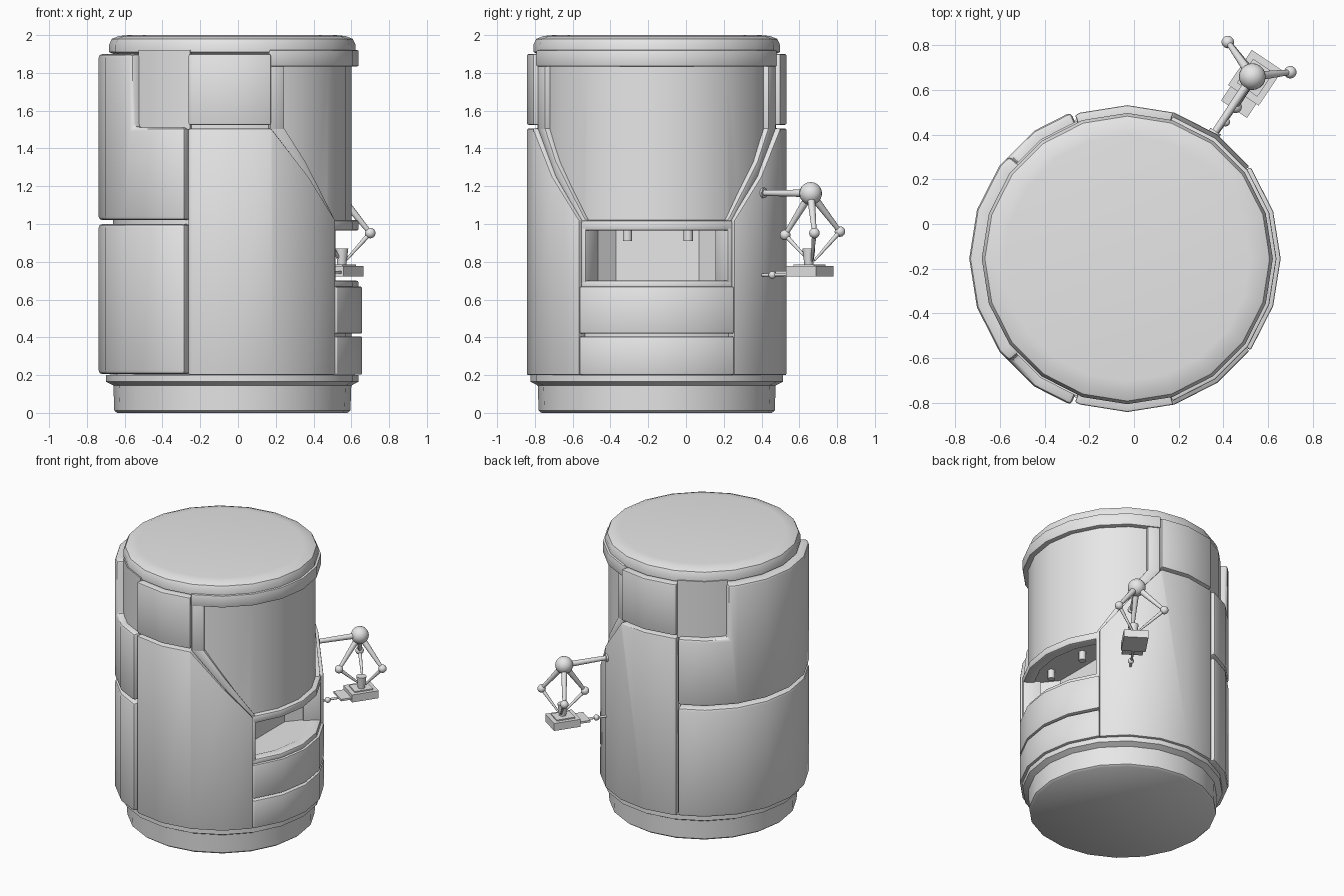
import bpy, bmesh, math
from mathutils import Vector

cube = bpy.data.objects.get("Cube")
if cube:
    bpy.data.objects.remove(cube, do_unlink=True)

CX, CY = -0.03, -0.155      # drum axis
STEP = 18                   # degrees per side

grey = bpy.data.materials.new("light_grey")
grey.use_nodes = True
grey.diffuse_color = (0.8, 0.8, 0.8, 1)
grey.node_tree.nodes["Principled BSDF"].inputs["Base Color"].default_value = (0.8, 0.8, 0.8, 1)


def finish(ob, name, bevel=0.0):
    ob.name = name
    ob.data.materials.append(grey)
    bpy.ops.object.select_all(action='DESELECT')
    ob.select_set(True)
    bpy.context.view_layer.objects.active = ob
    if bevel:
        mod = ob.modifiers.new("Bevel", 'BEVEL')
        mod.width, mod.segments = bevel, 2
        mod.limit_method, mod.angle_limit = 'ANGLE', math.radians(40)
        bpy.ops.object.modifier_apply(modifier=mod.name)
    bpy.ops.object.shade_smooth_by_angle(angle=math.radians(40))
    return ob


def from_bmesh(bm, name, bevel=0.0):
    bmesh.ops.recalc_face_normals(bm, faces=bm.faces)
    me = bpy.data.meshes.new(name)
    bm.to_mesh(me)
    bm.free()
    ob = bpy.data.objects.new(name, me)
    bpy.context.collection.objects.link(ob)
    return finish(ob, name, bevel)


def on_drum(angle, r, z):
    """Point on the many-sided drum wall."""
    mid = (math.floor(angle / STEP) + 0.5) * STEP
    r *= math.cos(math.radians(STEP / 2)) / math.cos(math.radians(angle - mid))
    a = math.radians(angle)
    return (CX + r * math.cos(a), CY + r * math.sin(a), z)


def lathe(name, profile):
    bm = bmesh.new()
    rings = [[bm.verts.new(on_drum(i * STEP, r, z)) for i in range(360 // STEP)] for r, z in profile]
    for lo, hi in zip(rings, rings[1:]):
        for i in range(len(lo)):
            bm.faces.new((lo[i - 1], lo[i], hi[i], hi[i - 1]))
    bm.faces.new(rings[0])
    bm.faces.new(rings[-1])
    return from_bmesh(bm, name)


def panel(name, outline, r0, r1, bevel=0.012):
    """Curved plate: an (angle, height) outline wrapped round the drum."""
    flat = bmesh.new()
    flat.faces.new([flat.verts.new((a, z, 0)) for a, z in outline])
    for a in range(-7 * STEP, 15 * STEP, STEP):
        bmesh.ops.bisect_plane(flat, geom=flat.verts[:] + flat.edges[:] + flat.faces[:],
                               plane_co=(a, 0, 0), plane_no=(1, 0, 0))
    bm = bmesh.new()
    inner = {v: bm.verts.new(on_drum(v.co.x, r0, v.co.y)) for v in flat.verts}
    outer = {v: bm.verts.new(on_drum(v.co.x, r1, v.co.y)) for v in flat.verts}
    for f in flat.faces:
        bm.faces.new([outer[v] for v in f.verts])
        bm.faces.new([inner[v] for v in reversed(f.verts)])
    for e in flat.edges:
        if len(e.link_faces) == 1:
            a, b = e.verts
            bm.faces.new((inner[a], inner[b], outer[b], outer[a]))
    flat.free()
    return from_bmesh(bm, name, bevel)


def box_outline(a0, a1, z0, z1):
    return [(a0, z0), (a1, z0), (a1, z1), (a0, z1)]


def pair(name, outline, r0, r1, bevel=0.012):
    panel("back_" + name, outline, r0, r1, bevel)
    panel("front_" + name, [(-a, z) for a, z in reversed(outline)], r0, r1, bevel)


def rod(name, p, q, r0, r1):
    p, q = Vector(p), Vector(q)
    bpy.ops.mesh.primitive_cone_add(vertices=16, radius1=r0, radius2=r1, depth=(q - p).length,
                                    location=(p + q) / 2, rotation=(q - p).to_track_quat('Z', 'Y').to_euler())
    return finish(bpy.context.object, name)


def ball(name, p, r):
    bpy.ops.mesh.primitive_uv_sphere_add(segments=20, ring_count=12, radius=r, location=p)
    return finish(bpy.context.object, name)


def block(name, p, size, turn):
    bpy.ops.mesh.primitive_cube_add(size=1, location=p, rotation=(0, 0, turn))
    ob = bpy.context.object
    ob.scale = size
    return finish(ob, name)


# Base, lid and drum
lathe("base", [(0.61, 0), (0.625, 0.012), (0.63, 0.145), (0.668, 0.165), (0.668, 0.2), (0.62, 0.205)])
lathe("lid", [(0.63, 1.9), (0.652, 1.91), (0.652, 1.95), (0.638, 1.98), (0.6, 1.995), (0.55, 2.0)])
drum = lathe("drum", [(0.632, 0.19), (0.632, 1.94)])

# Counter recess cut into the drum
bm = bmesh.new()
plan = [(0.9, -0.545), (0.9, 0.235), (0.47, 0.235), (0.33, 0.07), (0.33, -0.37), (0.47, -0.545)]
face = bm.faces.new([bm.verts.new((x, y, 0.695)) for x, y in plan])
top = [bm.verts.new((x, y, 0.975)) for x, y in plan]
bm.faces.new(top)
low = list(face.verts)
for i in range(len(plan)):
    bm.faces.new((low[i - 1], low[i], top[i], top[i - 1]))
cutter = from_bmesh(bm, "recess_cutter")
cutter.hide_render = True
bpy.context.view_layer.objects.active = drum
cut = drum.modifiers.new("Recess", 'BOOLEAN')
cut.operation, cut.solver, cut.object = 'DIFFERENCE', 'EXACT', cutter
bpy.ops.object.modifier_apply(modifier=cut.name)
bpy.data.objects.remove(cutter, do_unlink=True)
drum.select_set(True)
bpy.ops.object.shade_smooth_by_angle(angle=math.radians(30))

# Panels on the right side
panel("right_lower_panel", box_outline(111, 249, 0.205, 1.0), 0.6, 0.708, 0.02)
panel("right_upper_panel", [(111, 1.02), (249, 1.02), (249, 1.51), (221, 1.51), (221, 1.9),
                            (139, 1.9), (139, 1.51), (111, 1.51)], 0.6, 0.708, 0.02)

# Matching front and back panels
pair("main_panel", [(37, 0.2), (110, 0.2), (110, 1.505), (72.5, 1.505), (37, 1.02)], 0.6, 0.687, 0.008)
pair("upper_panel", box_outline(72.5, 110, 1.525, 1.9), 0.6, 0.687, 0.008)
pair("corner_infill", box_outline(110, 139.5, 1.5, 1.92), 0.6, 0.66, 0)

# Window frame, counter rims and drawers on the left side
panel("window_header", box_outline(-72.5, 72.5, 1.835, 1.92), 0.6, 0.668)
pair("window_post", box_outline(65, 72.3, 1.5, 1.86), 0.6, 0.66, 0.006)
pair("window_brace", [(36, 1.0), (72.3, 1.505), (65, 1.505), (33.5, 1.0)], 0.6, 0.66, 0.006)
panel("counter_top_rim", box_outline(-37, 37, 0.965, 1.02), 0.59, 0.668)
panel("counter_bottom_rim", box_outline(-37, 37, 0.655, 0.7), 0.59, 0.668)
pair("counter_side_rim", box_outline(34.5, 37, 0.66, 1.01), 0.55, 0.668, 0.004)
panel("upper_drawer", box_outline(-36.7, 36.7, 0.42, 0.668), 0.6, 0.687)
panel("lower_drawer", box_outline(-36.7, 36.7, 0.202, 0.405), 0.6, 0.687)

# Taps under the counter ceiling
for y in (-0.31, 0.012):
    rod("tap", (0.46, y, 0.91), (0.46, y, 0.99), 0.024, 0.024)

# Three-legged picker arm
hub = Vector((0.53, 0.66, 1.162))
ball("arm_hub", hub, 0.06)
rod("arm_pole", (0.345, 0.385, 1.165), hub, 0.015, 0.02)
rod("arm_flange", (0.35, 0.392, 1.165), (0.366, 0.416, 1.165), 0.028, 0.028)
grip = Vector((0.555, 0.665, 0.79))
for elbow in ((0.42, 0.815, 0.96), (0.7, 0.68, 0.952), (0.455, 0.525, 0.942)):
    elbow = Vector(elbow)
    ball("arm_elbow", elbow, 0.028)
    rod("upper_arm", hub, elbow, 0.022, 0.012)
    rod("lower_arm", elbow, grip.lerp(elbow, 0.1), 0.013, 0.006)
rod("cup", (0.55, 0.65, 0.77), (0.55, 0.65, 0.87), 0.022, 0.034)

# Tray under the arm
turn = math.radians(56)
along = Vector((math.cos(turn), math.sin(turn), 0))
centre = Vector((0.543, 0.655, 0.75))
block("tray", centre, (0.19, 0.165, 0.055), turn)
block("tray_plate", centre + Vector((0, 0, 0.03)), (0.13, 0.11, 0.012), turn)
block("tray_shelf", centre - along * 0.13 - Vector((0, 0, 0.005)), (0.08, 0.14, 0.014), turn)
rod("tray_bracket", (0.36, 0.39, 0.73), centre - along * 0.1 - Vector((0, 0, 0.018)), 0.008, 0.008)
ball("tray_joint", (0.41, 0.457, 0.73), 0.02)
